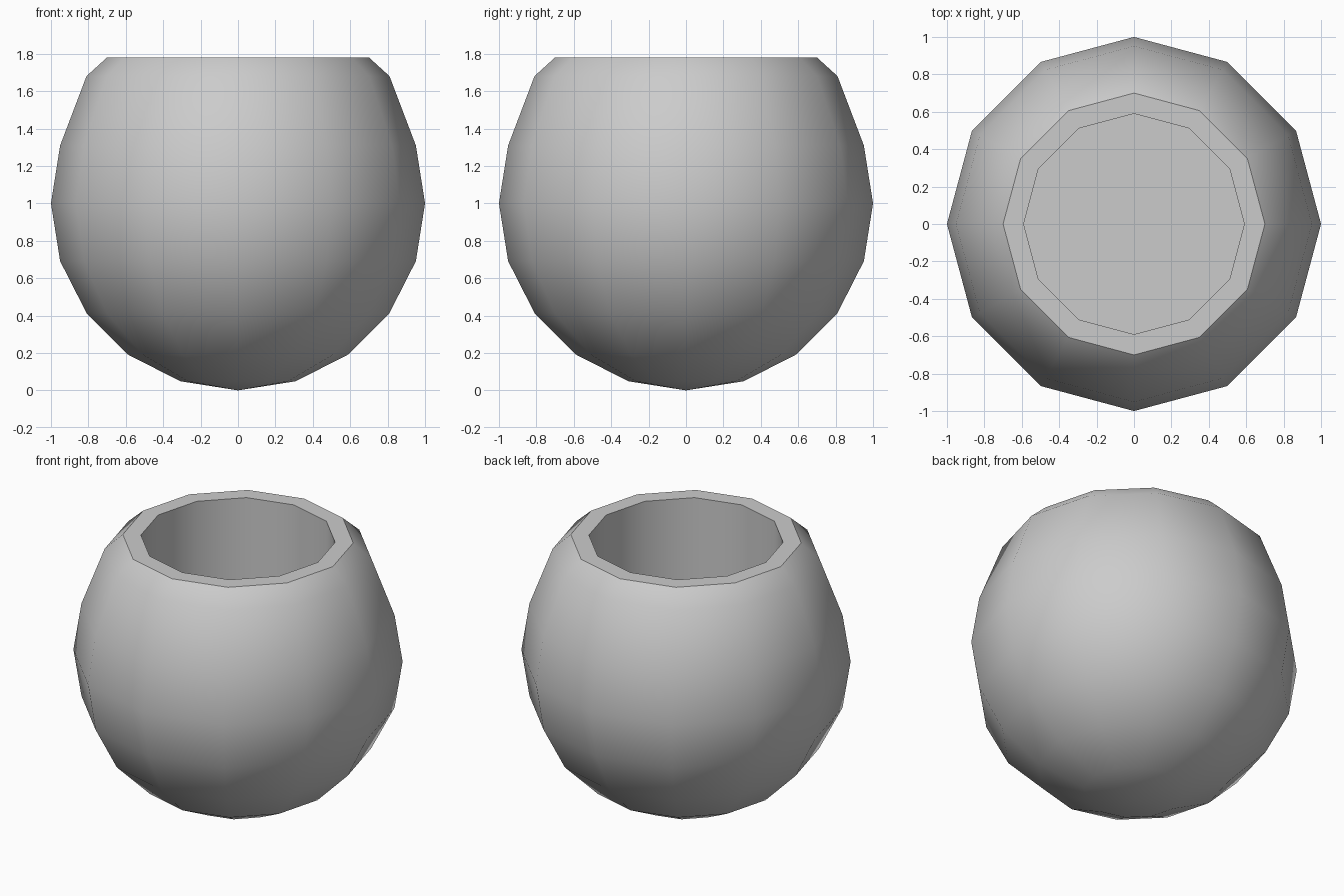
import bpy, bmesh
from math import sin, cos, pi, radians

if "Cube" in bpy.data.objects:
    bpy.data.objects.remove(bpy.data.objects["Cube"])

SIDES = 12
FLOOR_Z = 0.5

# Profile (radius, height): lower sphere rings, raised shoulder, rim, straight hole
profile = [(sin(pi * k / 10), 1 - cos(pi * k / 10)) for k in range(1, 7)]
profile += [(0.81, 1.68), (0.70, 1.78), (0.59, 1.78), (0.59, FLOOR_Z)]

bm = bmesh.new()
rings = [[bm.verts.new((r * cos(2 * pi * i / SIDES), r * sin(2 * pi * i / SIDES), z))
          for i in range(SIDES)] for r, z in profile]

# Walls between neighbouring rings
for a, b in zip(rings, rings[1:]):
    for i in range(SIDES):
        j = (i + 1) % SIDES
        bm.faces.new((a[i], a[j], b[j], b[i]))

# Pointed bottom and flat floor of the hole
tip = bm.verts.new((0, 0, 0))
for i in range(SIDES):
    bm.faces.new((tip, rings[0][(i + 1) % SIDES], rings[0][i]))
bm.faces.new(rings[-1])
bmesh.ops.recalc_face_normals(bm, faces=bm.faces)

mesh = bpy.data.meshes.new("round_pot")
bm.to_mesh(mesh)
bm.free()
pot = bpy.data.objects.new("round_pot", mesh)
bpy.context.collection.objects.link(pot)

# Smooth body with crisp rim
bpy.context.view_layer.objects.active = pot
pot.select_set(True)
bpy.ops.object.shade_smooth_by_angle(angle=radians(38))
